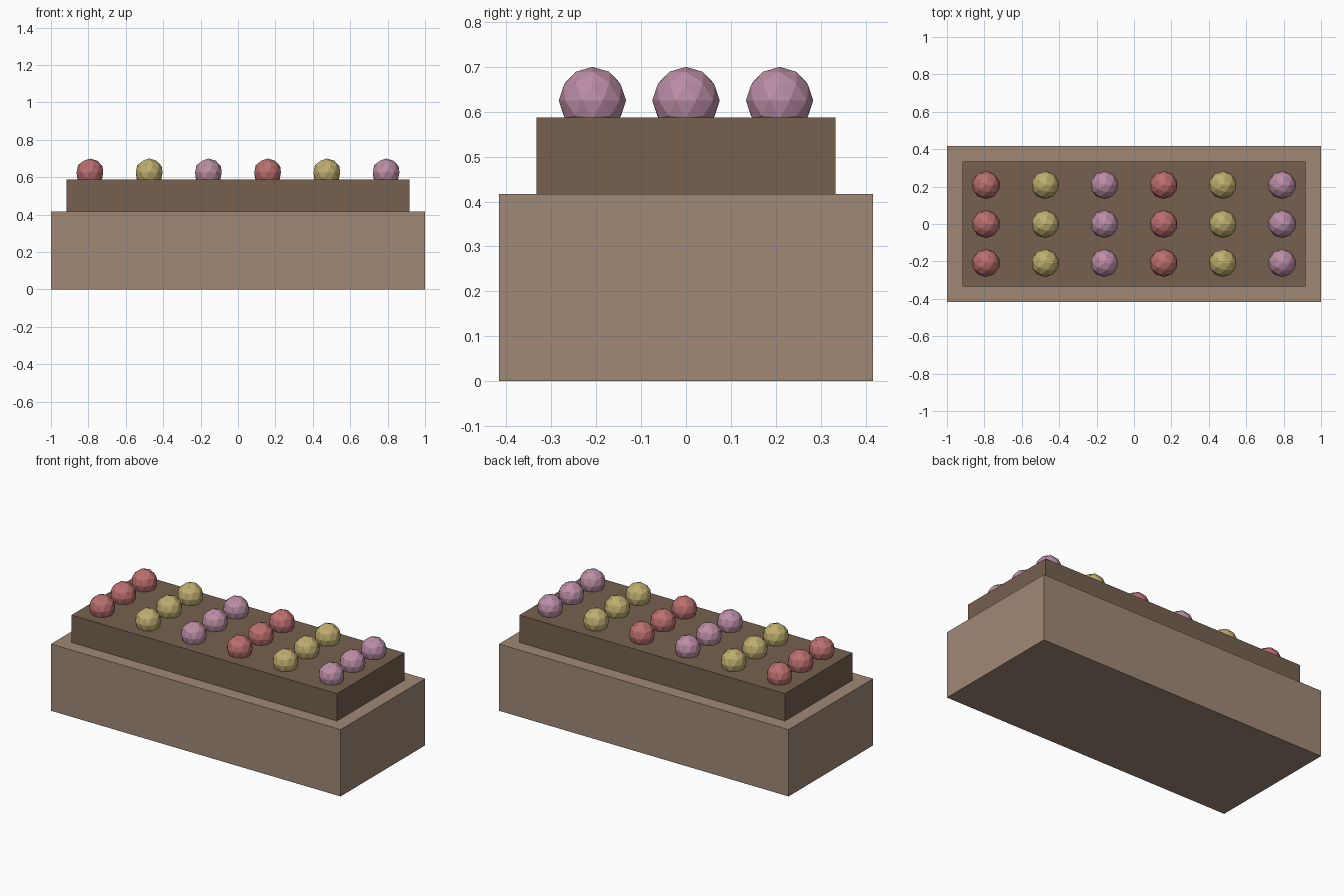
import bpy

if "Cube" in bpy.data.objects:
    bpy.data.objects.remove(bpy.data.objects["Cube"])


def material(name, rgb):
    m = bpy.data.materials.new(name)
    m.diffuse_color = (*rgb, 1)
    m.use_nodes = True
    m.node_tree.nodes["Principled BSDF"].inputs["Base Color"].default_value = m.diffuse_color
    return m


def box(name, sx, sy, z0, z1, mat):
    bpy.ops.mesh.primitive_cube_add(size=1, location=(0, 0, (z0 + z1) / 2))
    ob = bpy.context.object
    ob.name = name
    ob.scale = (sx, sy, z1 - z0)
    bpy.ops.object.transform_apply(location=False, rotation=False, scale=True)
    ob.data.materials.append(mat)
    return ob


wood = material("wood", (0.35, 0.25, 0.18))
earth = material("earth", (0.18, 0.12, 0.08))
petals = [
    material("red_petals", (0.50, 0.16, 0.16)),
    material("yellow_petals", (0.52, 0.42, 0.16)),
    material("pink_petals", (0.50, 0.27, 0.38)),
]

# Planter box and the raised bed of soil
box("planter_box", 2.0, 0.8333, 0, 0.4167, wood)
box("soil", 1.8333, 0.6667, 0.4167, 0.5875, earth)

# Flower heads: six columns by three rows, colours alternating by column
for col in range(6):
    for row in range(3):
        x = (col - 2.5) * 0.3167
        y = (row - 1) * 0.2083
        bpy.ops.mesh.primitive_ico_sphere_add(subdivisions=2, radius=0.075,
                                              location=(x, y, 0.625))
        flower = bpy.context.object
        flower.name = f"flower_{col + 1}_{row + 1}"
        flower.data.materials.append(petals[col % 3])
